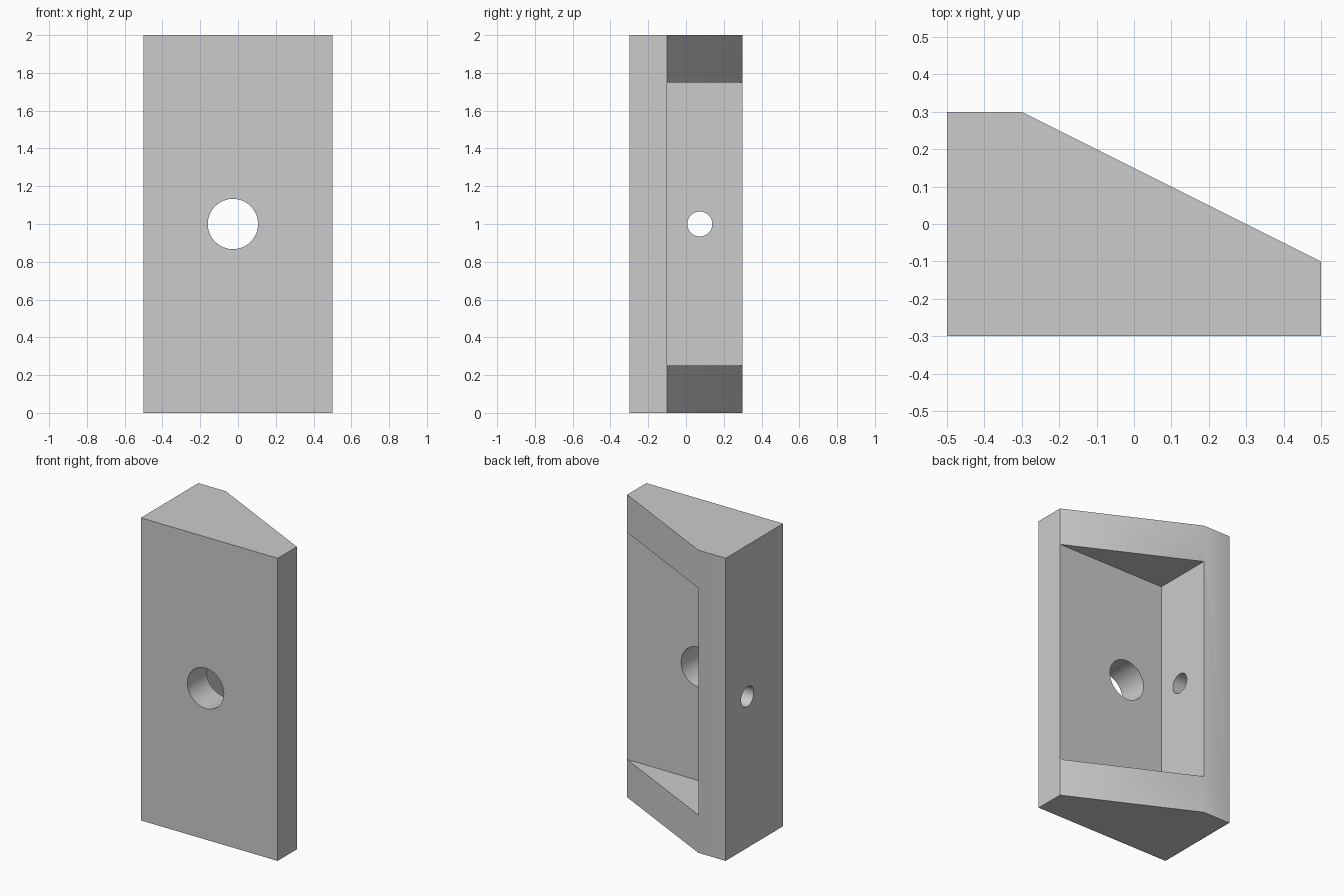
import bpy, bmesh, math
from mathutils import Matrix, Vector

cube = bpy.data.objects.get("Cube")
if cube:
    bpy.data.objects.remove(cube, do_unlink=True)

grey = bpy.data.materials.new("light grey")
grey.use_nodes = True
grey.diffuse_color = (0.6, 0.6, 0.6, 1)
grey.node_tree.nodes["Principled BSDF"].inputs["Base Color"].default_value = (0.6, 0.6, 0.6, 1)


def make_object(name, bm):
    bmesh.ops.recalc_face_normals(bm, faces=bm.faces)
    mesh = bpy.data.meshes.new(name)
    bm.to_mesh(mesh)
    bm.free()
    mesh.materials.append(grey)
    obj = bpy.data.objects.new(name, mesh)
    bpy.context.collection.objects.link(obj)
    return obj


def prism(name, outline, z0, z1):
    bm = bmesh.new()
    face = bm.faces.new([bm.verts.new((x, y, z0)) for x, y in outline])
    new = bmesh.ops.extrude_face_region(bm, geom=[face])["geom"]
    bmesh.ops.translate(bm, vec=(0, 0, z1 - z0),
                        verts=[v for v in new if isinstance(v, bmesh.types.BMVert)])
    return make_object(name, bm)


def drill(name, centre, axis, radius, depth):
    bm = bmesh.new()
    turn = Matrix.Rotation(math.pi / 2, 4, axis)
    bmesh.ops.create_cone(bm, cap_ends=True, segments=64, radius1=radius, radius2=radius,
                          depth=depth, matrix=Matrix.Translation(Vector(centre)) @ turn)
    return make_object(name, bm)


# Block with a sloping back
body = prism("wedge_block", [(-0.5, -0.3), (0.5, -0.3), (0.5, -0.1), (-0.3, 0.3), (-0.5, 0.3)], 0, 2)

# Recess in the sloping back, then the front hole and the side hole
cutters = [
    prism("recess_cutter", [(-0.3, -0.1), (0.7, -0.1), (0.7, 0.5), (-0.3, 0.5)], 0.25, 1.75),
    drill("front_hole_cutter", (-0.027, -0.2, 1), 'X', 0.133, 0.4),
    drill("side_hole_cutter", (-0.4, 0.073, 1), 'Y', 0.066, 0.4),
]
bpy.context.view_layer.objects.active = body
for cutter in cutters:
    cut = body.modifiers.new(cutter.name, 'BOOLEAN')
    cut.operation = 'DIFFERENCE'
    cut.solver = 'EXACT'
    cut.object = cutter
    bpy.ops.object.modifier_apply(modifier=cut.name)
    bpy.data.objects.remove(cutter, do_unlink=True)

# Smooth hole walls and a soft back edge, sharp elsewhere
bpy.ops.object.select_all(action='DESELECT')
body.select_set(True)
bpy.ops.object.shade_smooth_by_angle(angle=math.radians(30))
